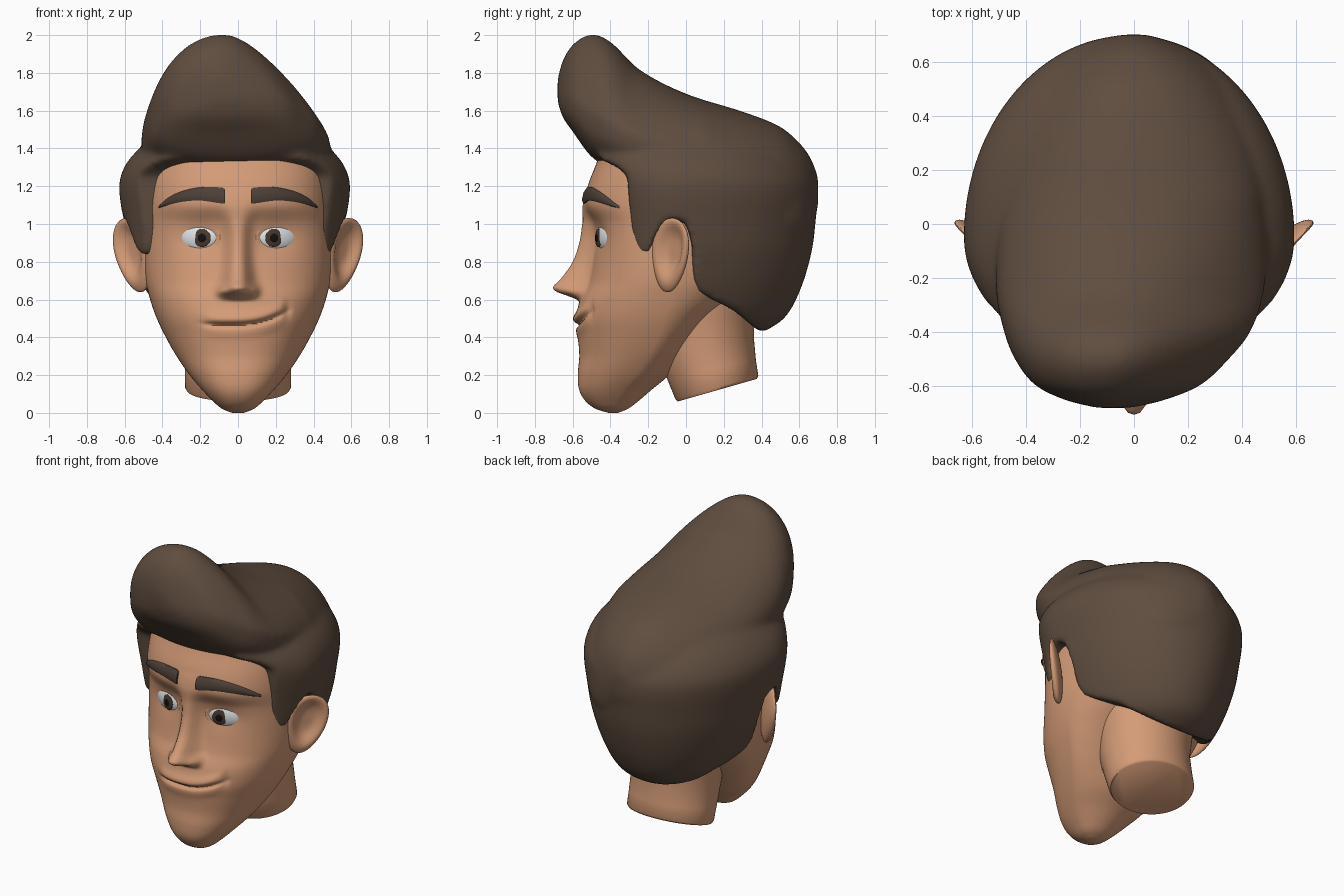
import bpy, bmesh
from math import sin, cos, pi, exp, radians
from mathutils import Matrix, Vector

if "Cube" in bpy.data.objects:
    bpy.data.objects.remove(bpy.data.objects["Cube"])


def material(name, rgb):
    m = bpy.data.materials.new(name)
    m.diffuse_color = (*rgb, 1)
    m.use_nodes = True
    m.node_tree.nodes["Principled BSDF"].inputs["Base Color"].default_value = m.diffuse_color
    return m


SKIN = material("skin", (.66, .33, .185))
HAIR = material("hair", (.115, .074, .05))
BROW = material("brow", (.075, .05, .038))
WHITE = material("eye_white", (.75, .78, .8))
IRIS = material("iris", (.07, .04, .025))
PUPIL = material("pupil", (.006, .005, .005))


def interp(rows, k):
    """Smooth interpolation of table rows keyed by their first number."""
    if k <= rows[0][0]: return rows[0][1:]
    if k >= rows[-1][0]: return rows[-1][1:]
    i = max(j for j in range(len(rows) - 1) if rows[j][0] <= k)
    a, b = rows[i], rows[i + 1]
    p, n = rows[max(i - 1, 0)], rows[min(i + 2, len(rows) - 1)]
    h = b[0] - a[0]
    t = (k - a[0]) / h
    out = []
    for c in range(1, len(a)):
        ma = (b[c] - p[c]) / (b[0] - p[0]) * h
        mb = (n[c] - a[c]) / (n[0] - a[0]) * h
        out.append((2*t**3 - 3*t*t + 1) * a[c] + (t**3 - 2*t*t + t) * ma
                   + (3*t*t - 2*t**3) * b[c] + (t**3 - t*t) * mb)
    return out


def finish(name, bm, mat, mirror=False):
    bmesh.ops.recalc_face_normals(bm, faces=bm.faces)
    me = bpy.data.meshes.new(name)
    bm.to_mesh(me)
    bm.free()
    me.shade_smooth()
    me.set_sharp_from_angle(angle=radians(55))
    if mat: me.materials.append(mat)
    ob = bpy.data.objects.new(name, me)
    bpy.context.collection.objects.link(ob)
    if mirror:
        ob.modifiers.new("mirror", 'MIRROR').use_mirror_merge = False
    return ob


def loft(name, rings, mat, mirror=False):
    bm = bmesh.new()
    vs = [[bm.verts.new(p) for p in r] for r in rings]
    n = len(rings[0])
    for a, b in zip(vs, vs[1:]):
        for i in range(n):
            bm.faces.new((a[i], a[(i + 1) % n], b[(i + 1) % n], b[i]))
    bm.faces.new(vs[0])
    bm.faces.new(vs[-1])
    return finish(name, bm, mat, mirror)


def egg(name, mat, place, size, shape=None):
    """Mirrored ellipsoid, optionally reshaped in its unit space."""
    bm = bmesh.new()
    bmesh.ops.create_uvsphere(bm, u_segments=40, v_segments=28, radius=1)
    for v in bm.verts:
        if shape: v.co = shape(v.co)
        v.co = place @ Vector(a * b for a, b in zip(v.co, size))
    return finish(name, bm, mat, True)


# Head: z, half width, y of widest point, front y, back y
HEAD = [(0, .03, -.385, -.41, -.36), (.02, .082, -.38, -.475, -.31), (.06, .13, -.37, -.53, -.255),
        (.12, .188, -.34, -.565, -.185), (.2, .256, -.27, -.573, -.09), (.3, .325, -.2, -.565, -.01),
        (.4, .382, -.15, -.572, .07), (.5, .43, -.12, -.58, .17), (.6, .465, -.1, -.56, .3),
        (.7, .488, -.1, -.515, .42), (.85, .497, -.1, -.49, .5), (1, .495, -.1, -.495, .53),
        (1.1, .492, -.1, -.53, .53), (1.2, .485, -.1, -.52, .53), (1.32, .47, -.1, -.475, .5),
        (1.42, .44, -.1, -.44, .45)]
# Nose: z, height, half width
NOSE = [(.57, 0, .08), (.595, .01, .08), (.62, .075, .08), (.64, .14, .078), (.665, .175, .075),
        (.71, .15, .068), (.8, .105, .06), (.9, .078, .057), (1, .055, .062), (1.1, .015, .085), (1.2, 0, .09)]
MOUTH = [(-.24, .485), (-.17, .473), (-.05, .468), (.08, .475), (.18, .502), (.28, .55)]
POW = 2.25      # roundness of the face front


def bump(x, z, cx, cz, sx, sz):
    return exp(-((x - cx) / sx) ** 2 - ((z - cz) / sz) ** 2)


def relief(x, z):
    """Forward push of the face: nose, sockets and mouth."""
    h, w = interp(NOSE, z)
    d = h * exp(-abs(x / w) ** 2.6)
    ax = abs(x)
    d += .035 * bump(ax, z, .085, .645, .025, .028)
    d -= .02 * bump(ax, z, .2, .93, .12, .09)
    d += .008 * bump(ax, z, .22, 1.1, .17, .06)
    m = z - interp(MOUTH, x)[0]
    fade = 1 / (1 + exp((abs(x - .035) - .2) / .018))
    d += fade * (.018 * exp(-((m - .03) / .034) ** 2) + .006 * exp(-((m + .045) / .03) ** 2)
                 - .022 * exp(-((m + .004) / .013) ** 2))
    d -= .014 * bump(x, z, .262, .545, .018, .045)      # smile crease
    return d


def face_y(x, z):
    w, yc, yf, yb = interp(HEAD, z)
    return yc - (yc - yf) * max(0, 1 - abs(x / w) ** POW) ** (1 / POW) - relief(x, z)


rings = []
for i in range(181):
    z = 1.42 * (i / 180) ** 1.1
    w, yc, yf, yb = interp(HEAD, z)
    ring = []
    for j in range(200):
        a = 2 * pi * j / 200
        s, c = sin(a), cos(a)
        if c > 0:
            x = w * (1 if s > 0 else -1) * abs(s) ** (2 / POW)
            ring.append((x, yc - (yc - yf) * c ** (2 / POW) - relief(x, z) * min(1, c * 3), z))
        else:
            ring.append((w * s, yc - (yb - yc) * c, z))
    rings.append(ring)
loft("head", rings, SKIN)

# Neck: leaning tube with a slanted cut
loft("neck", [[(rx * sin(2*pi*j/64), cy - ry * cos(2*pi*j/64), z - s * cos(2*pi*j/64)) for j in range(64)]
              for cy, z, rx, ry, s in ((.165, .12, .27, .21, .06), (.163, .135, .28, .22, .06),
                                       (.135, .23, .28, .235, .05), (.1, .36, .28, .26, .03),
                                       (.1, .5, .3, .26, 0), (.1, .75, .34, .28, 0))], SKIN)


# Ears: flattened bowls angled out and back
def ear_shape(c):
    r = ((c.y - .1) / .62) ** 2 + ((c.z - .12) / .68) ** 2
    x = c.x - (1.4 * exp(-r * r) if c.x > 0 else 0)
    return Vector((x, c.y * (1 + .2 * c.z) + .25 * c.z, c.z))


egg("ear", SKIN, Matrix.Translation((.552, -.085, .835)) @ Matrix.Rotation(radians(-46), 4, 'Z')
    @ Matrix.Rotation(radians(5), 4, 'Y'), (.042, .133, .197), ear_shape)

# Eyes: ball, iris, pupil and a lid rim, turned to follow the face
EYE = Matrix.Translation((.205, -.413, .93)) @ Matrix.Rotation(radians(19), 4, 'Z')
egg("eyeball", WHITE, EYE, (.118, .05, .082))
egg("iris", IRIS, EYE @ Matrix.Translation((-.03, -.043, -.004)), (.048, .01, .048))
egg("pupil", PUPIL, EYE @ Matrix.Translation((-.032, -.05, -.004)), (.024, .006, .024))
bm = bmesh.new()
rim = []
for i in range(48):
    a = 2 * pi * i / 48
    t = .014 + .006 * max(0, sin(a))
    rim.append([bm.verts.new(EYE @ Vector(((.117 + t * cos(b)) * cos(a), -.013 - t * sin(b),
                (.083 + t * cos(b)) * sin(a)))) for b in (2 * pi * k / 10 for k in range(10))])
for i in range(48):
    for k in range(10):
        p, q = rim[i], rim[(i + 1) % 48]
        bm.faces.new((p[k], q[k], q[(k + 1) % 10], p[(k + 1) % 10]))
finish("eyelid", bm, SKIN, True)

# Eyebrows: x, bottom z, top z
ARCH = [(.068, 1.11, 1.185), (.08, 1.108, 1.193), (.2, 1.124, 1.194), (.3, 1.117, 1.172),
        (.37, 1.1, 1.138), (.42, 1.085, 1.095)]
rings = []
for i in range(25):
    x = .068 + .352 * i / 24
    lo, hi = interp(ARCH, x)
    ring = []
    for t, out in ((0, -.03), (0, .006), (.25, .014), (.75, .014), (1, .006), (1, -.03)):
        z = lo + (hi - lo) * t
        ring.append((x, face_y(x, z) - out, z))
    rings.append(ring)
loft("eyebrow", rings, BROW, True)

# Hair cap: z, half width, front y, back y
CAP = [(.42, .3, -.4, .4), (.5, .4, -.5, .52), (.65, .485, -.5, .605), (.85, .555, -.46, .665),
       (1, .585, -.47, .685), (1.2, .612, -.51, .695), (1.3, .585, -.56, .65), (1.38, .525, -.58, .58),
       (1.46, .43, -.52, .46), (1.53, .33, -.4, .35)]
rings = []
for i in range(50):
    z = .42 + 1.11 * i / 49
    w, yf, yb = interp(CAP, z)
    rings.append([(-.018 + w * sin(a), -.05 - ((-.05 - yf) if cos(a) > 0 else (yb + .05)) * cos(a), z)
                  for a in (2 * pi * j / 96 for j in range(96))])
hair = loft("hair", rings, HAIR)

# Side outline that trims the cap to sideburns, ear notch and nape
OUTLINE = [(-.46, 1.6), (-.46, 1.345), (-.36, 1.3), (-.31, 1.255), (-.3, 1.1), (-.285, .95), (-.265, .86), (-.23, .83),
           (-.19, .855), (-.16, .94), (-.12, 1.0), (-.06, 1.03), (0, 1.0), (.03, .9), (.035, .7), (.06, .645), (.12, .61),
           (.25, .545), (.34, .47), (.38, .435), (.46, .43), (.8, .7), (.8, 1.6)]
bm = bmesh.new()
f = bm.faces.new([bm.verts.new((-1, y, z)) for y, z in OUTLINE])
ext = bmesh.ops.extrude_face_region(bm, geom=[f])
bmesh.ops.translate(bm, vec=(2, 0, 0), verts=[v for v in ext["geom"] if isinstance(v, bmesh.types.BMVert)])
trim = finish("hair_trim", bm, None)

# Swept-up front roll: y, centre x, half width, bottom z, top z
ROLL = [(-.68, -.07, .06, 1.65, 1.77), (-.655, -.07, .17, 1.57, 1.86), (-.6, -.06, .3, 1.49, 1.95),
        (-.5, -.045, .395, 1.355, 2.005), (-.4, -.025, .455, 1.3, 1.965), (-.25, -.015, .495, 1.27, 1.82),
        (0, -.005, .495, 1.2, 1.69), (.3, 0, .46, 1, 1.595), (.5, 0, .375, .9, 1.515),
        (.6, 0, .285, .9, 1.43), (.66, 0, .18, .95, 1.35), (.7, 0, .05, 1.1, 1.25)]
rings = []
for i in range(60):
    y = .01 - .69 * cos(pi * i / 59)
    cx, hw, lo, hi = interp(ROLL, y)
    mid = lo + .36 * (hi - lo)
    lean = max(0, min(1, (.1 - y) / .4))
    ring = []
    for j in range(64):
        c, s = cos(2 * pi * j / 64), sin(2 * pi * j / 64)
        up = max(0, s) * lean
        x = cx + hw * c - .035 * up - (.17 if c > 0 else .04) * (hw / .45) * c * up
        ring.append((x, y, mid + (hi - mid) * s if s > 0 else mid - (mid - lo) * abs(s) ** .5))
    rings.append(ring)
roll = loft("hair_roll", rings, None)

# Merge the hair into one soft form
for helper, op in ((trim, 'INTERSECT'), (roll, 'UNION')):
    helper.hide_render = True
    m = hair.modifiers.new(op, 'BOOLEAN')
    m.operation, m.object, m.solver = op, helper, 'EXACT'
m = hair.modifiers.new("remesh", 'REMESH')
m.mode, m.voxel_size, m.use_smooth_shade = 'VOXEL', .015, True
m = hair.modifiers.new("smooth", 'SMOOTH')
m.factor, m.iterations = .5, 18
bpy.context.view_layer.update()
me = bpy.data.meshes.new_from_object(hair.evaluated_get(bpy.context.evaluated_depsgraph_get()))
hair.modifiers.clear()
hair.data = me
me.shade_smooth()
me.materials.clear()
me.materials.append(HAIR)
for helper in (trim, roll):
    bpy.data.objects.remove(helper)
